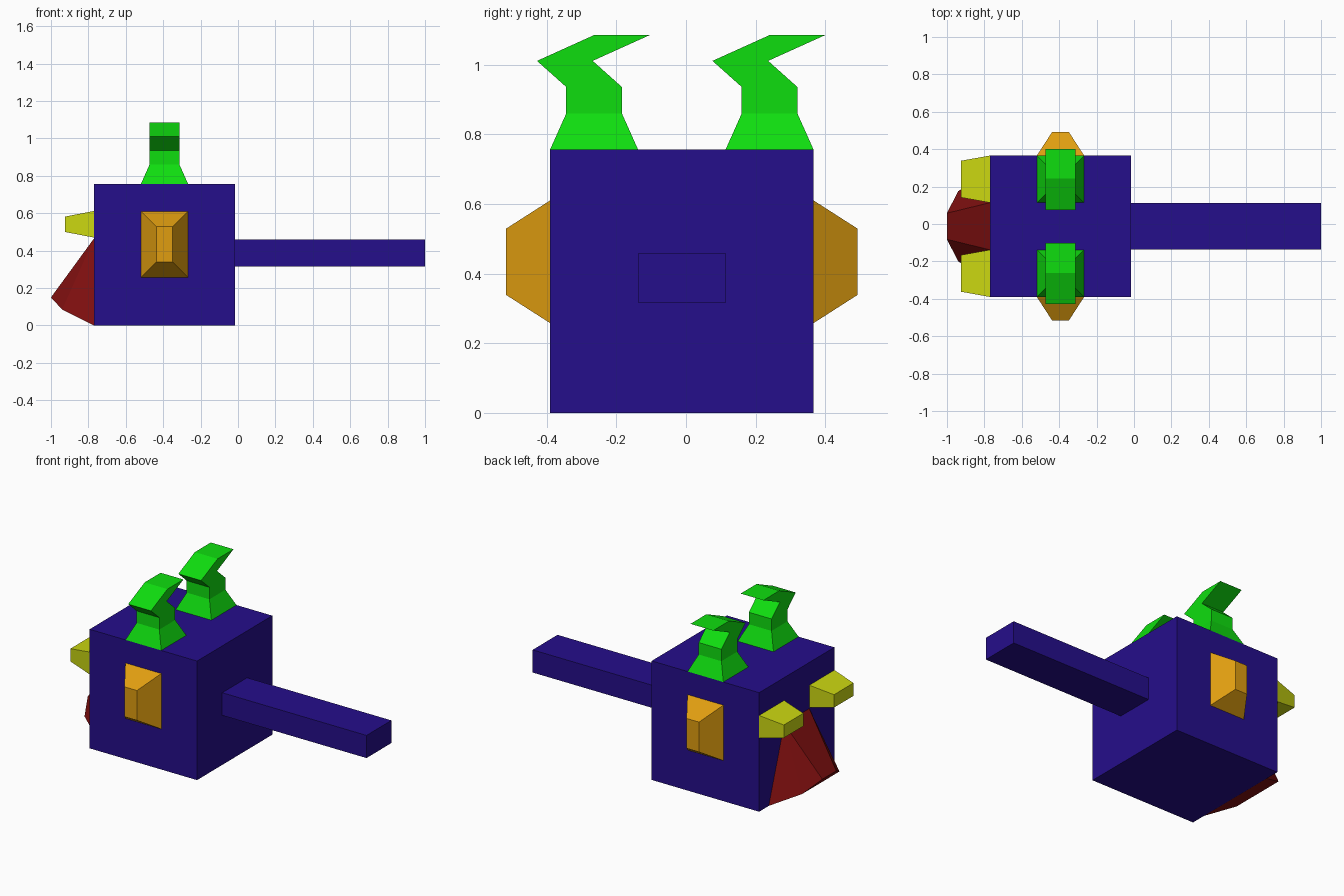
import bpy
import bmesh
from mathutils import Vector

default = bpy.data.objects.get("Cube")
if default:
    bpy.data.objects.remove(default, do_unlink=True)


def material(name, *srgb):
    color = [(c / 255 / 12.92) if c < 11 else ((c / 255 + 0.055) / 1.055) ** 2.4 for c in srgb] + [1]
    mat = bpy.data.materials.new(name)
    mat.use_nodes = True
    mat.diffuse_color = color
    mat.node_tree.nodes["Principled BSDF"].inputs["Base Color"].default_value = color
    return mat


blue = material("deep blue", 37, 14, 139)
green = material("bright green", 15, 222, 15)
orange = material("orange", 224, 158, 16)
yellow = material("yellow green", 202, 214, 17)
red = material("dark red", 126, 15, 15)


def finish(name, bm, mat):
    bmesh.ops.recalc_face_normals(bm, faces=bm.faces)
    mesh = bpy.data.meshes.new(name)
    bm.to_mesh(mesh)
    bm.free()
    mesh.materials.append(mat)
    obj = bpy.data.objects.new(name, mesh)
    bpy.context.collection.objects.link(obj)
    return obj


def loft(name, mat, sections):
    """Join rectangular sections, each given as centre and two half-side vectors."""
    bm = bmesh.new()
    rings = []
    for centre, u, v in sections:
        c, u, v = Vector(centre), Vector(u), Vector(v)
        rings.append([bm.verts.new(p) for p in (c - u - v, c + u - v, c + u + v, c - u + v)])
    for a, b in zip(rings, rings[1:]):
        for i in range(4):
            j = (i + 1) % 4
            bm.faces.new((a[i], a[j], b[j], b[i]))
    bm.faces.new(rings[0][::-1])
    bm.faces.new(rings[-1])
    return finish(name, bm, mat)


MID_X, MID_Y = -0.393, -0.012

# Cube body and long tail bar
loft("body", blue, [((MID_X, MID_Y, z), (0.378, 0, 0), (0, 0.378, 0)) for z in (0, 0.757)])
loft("tail", blue, [((x, MID_Y, 0.387), (0, 0.125, 0), (0, 0, 0.072)) for x in (-0.016, 1)])

for side, label in ((-1, "right"), (1, "left")):
    # Bent horn: (height, y shift, half width)
    y = MID_Y + side * 0.252
    bend = ((0.757, 0, 0.126), (0.86, 0, 0.08), (0.936, 0, 0.08), (1.011, -0.084, 0.08), (1.086, 0.082, 0.08))
    loft(label + "_horn", green,
         [((MID_X, y + shift, z), (w, 0, 0), (0, w, 0)) for z, shift, w in bend])

    # Tapered eye block
    loft(label + "_eye", yellow,
         [((x, y, 0.541), (0, w, 0), (0, 0, h))
          for x, w, h in ((-0.77, 0.126, 0.071), (-0.925, 0.098, 0.041))])

    # Tapered ear plate on the flank
    loft(label + "_ear", orange,
         [((MID_X, MID_Y + side * d, 0.434), (w, 0, 0), (0, 0, h))
          for d, w, h in ((0.377, 0.127, 0.177), (0.505, 0.044, 0.095))])

# Wedge beak: narrow at the top, fanning out at the bottom
bm = bmesh.new()
for x, half, z in ((-0.77, 0.126, 0.465), (-0.77, 0.282, 0), (-0.94, 0.188, 0.085), (-1, 0.07, 0.15)):
    for side in (-1, 1):
        bm.verts.new((x, MID_Y + side * half, z))
bmesh.ops.convex_hull(bm, input=bm.verts)
bmesh.ops.dissolve_limit(bm, angle_limit=0.03, verts=bm.verts, edges=bm.edges)
finish("beak", bm, red)
